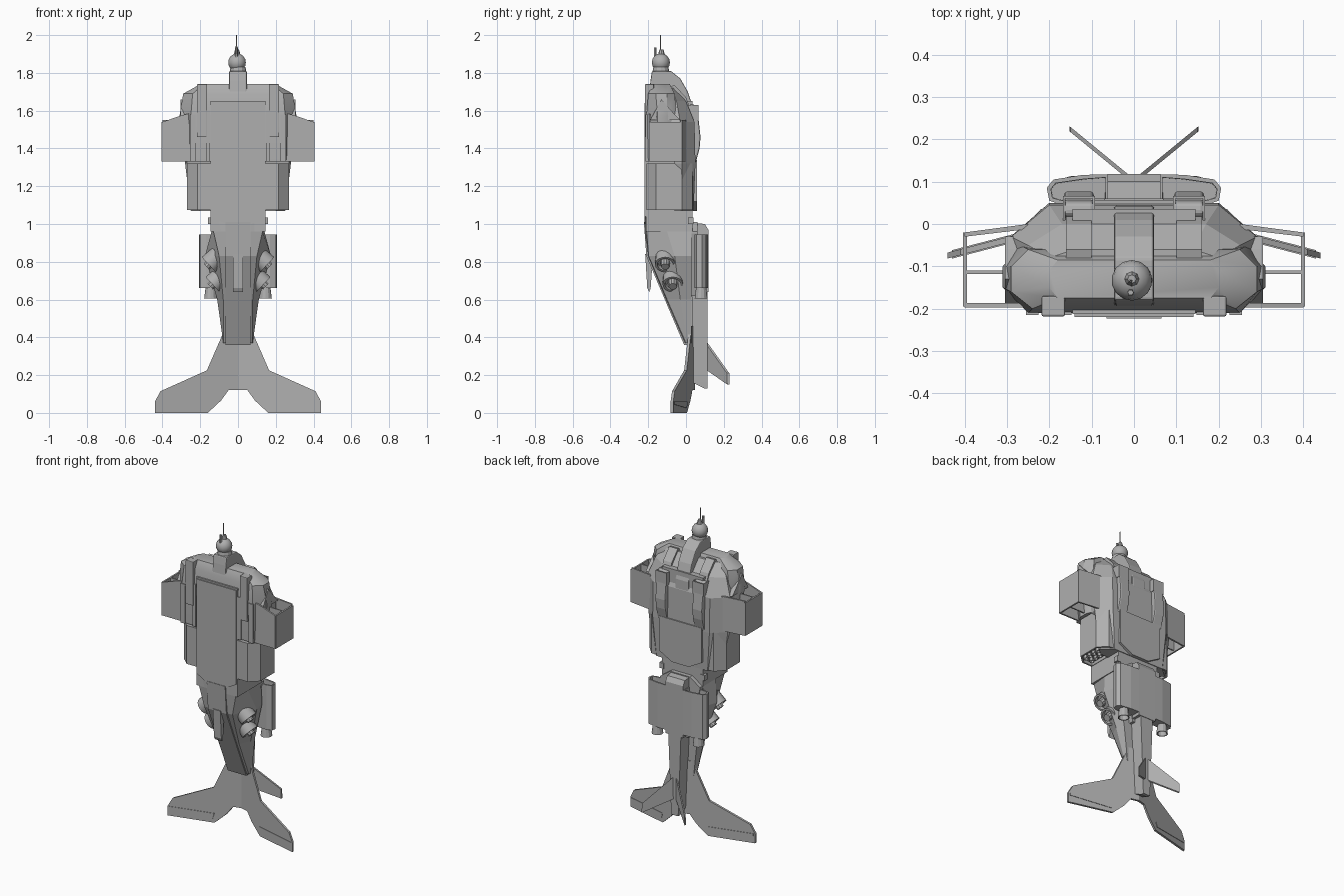
import bpy, bmesh, math
from mathutils import Vector, Matrix

cube = bpy.data.objects.get("Cube")
if cube:
    bpy.data.objects.remove(cube, do_unlink=True)

grey = bpy.data.materials.new("hull_grey")
grey.use_nodes = True
colour = (0.43, 0.43, 0.43, 1)
grey.diffuse_color = colour
grey.node_tree.nodes["Principled BSDF"].inputs["Base Color"].default_value = colour


def finish(name, bm, mirror=False, bevel=0, smooth=False):
    bmesh.ops.recalc_face_normals(bm, faces=bm.faces[:])
    mesh = bpy.data.meshes.new(name)
    bm.to_mesh(mesh)
    bm.free()
    mesh.materials.append(grey)
    ob = bpy.data.objects.new(name, mesh)
    bpy.context.collection.objects.link(ob)
    if bevel:
        mod = ob.modifiers.new("bevel", "BEVEL")
        mod.width = bevel
        mod.segments = 2
        mod.limit_method = "ANGLE"
    if mirror:
        ob.modifiers.new("mirror", "MIRROR").use_mirror_merge = False
    if smooth:
        bpy.ops.object.select_all(action="DESELECT")
        ob.select_set(True)
        bpy.context.view_layer.objects.active = ob
        bpy.ops.object.shade_smooth_by_angle(angle=math.radians(35))
    return ob


def skin(rings):
    bm = bmesh.new()
    loops = [[bm.verts.new(p) for p in ring] for ring in rings]
    n = len(loops[0])
    for a, b in zip(loops, loops[1:]):
        for i in range(n):
            j = (i + 1) % n
            bm.faces.new((a[i], a[j], b[j], b[i]))
    bm.faces.new(loops[0])
    bm.faces.new(loops[-1])
    bmesh.ops.recalc_face_normals(bm, faces=bm.faces[:])
    return bm


def hollow(bm, direction, rim, depth):
    # recess the end face that looks along the direction
    bm.faces.ensure_lookup_table()
    bm.normal_update()
    face = max(bm.faces, key=lambda f: f.normal.dot(Vector(direction)))
    bmesh.ops.inset_individual(bm, faces=[face], thickness=rim)
    bmesh.ops.inset_individual(bm, faces=[face], thickness=0.001, depth=-depth)


def prism(name, outline, axis, lo, hi, hole=None, **opts):
    place = {"X": lambda a, b, d: (d, a, b),
             "Y": lambda a, b, d: (a, d, b),
             "Z": lambda a, b, d: (a, b, d)}[axis]
    bm = skin([[place(a, b, d) for a, b in outline] for d in (lo, hi)])
    if hole:
        hollow(bm, *hole)
    return finish(name, bm, **opts)


def box(name, x, y, z, **opts):
    outline = [(x[0], y[0]), (x[1], y[0]), (x[1], y[1]), (x[0], y[1])]
    return prism(name, outline, "Z", z[0], z[1], **opts)


def full(half):
    return half + [(-x, y) for x, y in reversed(half)]


def loft(name, sections, **opts):
    return finish(name, skin([[(x, y, z) for x, y in full(half)]
                              for z, half in sections]), **opts)


def tube(name, start, end, r1, r2, sides=12, hole=None, **opts):
    start, end = Vector(start), Vector(end)
    axis = end - start
    turn = axis.to_track_quat("Z", "Y")
    rings = []
    for centre, r in ((start, r1), (end, r2)):
        angles = [math.tau * i / sides for i in range(sides)]
        rings.append([centre + turn @ Vector((r * math.cos(a), r * math.sin(a), 0))
                      for a in angles])
    bm = skin(rings)
    if hole:
        hollow(bm, axis.normalized(), *hole)
    return finish(name, bm, **opts)


def sheet(name, outline, y0, slope, thick):
    # flat blade leaning away from the centre line
    finish(name, skin([[(x, y0 + slope * x + d, z) for x, z in outline]
                       for d in (-thick / 2, thick / 2)]), mirror=True)


# Main hull: rounded shoulders in front, tapered deck behind
loft("shoulder_hull", [
    (1.33, [(.25, -.205), (.28, -.15), (.28, -.1), (.26, -.05)]),
    (1.57, [(.25, -.21), (.31, -.15), (.31, -.1), (.27, -.05)]),
    (1.69, [(.24, -.2), (.29, -.16), (.29, -.1), (.25, -.06)]),
    (1.74, [(.18, -.175), (.2, -.15), (.2, -.11), (.18, -.085)])], smooth=True)
loft("back_hull", [
    (1.07, [(.2, -.06), (.25, -.02), (.18, .04)]),
    (1.32, [(.27, -.06), (.28, -.02), (.2, .05)]),
    (1.54, [(.29, -.08), (.29, -.03), (.2, .045)]),
    (1.65, [(.25, -.1), (.25, -.05), (.17, .0)]),
    (1.72, [(.2, -.12), (.2, -.08), (.14, -.06)])])
box("core", (-.145, .145), (-.213, .035), (.96, 1.65))
prism("belly_plate", [(-.14, 1.64), (.14, 1.64), (.14, 1.04), (.07, 1.0),
                      (-.07, 1.0), (-.14, 1.04)], "Y", -.22, -.2)
prism("back_plate", [(-.15, 1.34), (.15, 1.34), (.15, 1.12), (.06, 1.07),
                     (-.06, 1.07), (-.15, 1.12)], "Y", .02, .057)

# Neck, sensor head and antennas
prism("spine_neck", [(-.18, 1.81), (-.08, 1.81), (-.03, 1.77), (.01, 1.7), (.042, 1.6),
                     (.047, 1.45), (-.1, 1.45), (-.2, 1.64), (-.188, 1.76)],
      "X", -.047, .047, bevel=.006)
ball = bmesh.new()
bmesh.ops.create_uvsphere(ball, u_segments=14, v_segments=8, radius=.048,
                          matrix=Matrix.Translation((-.005, -.133, 1.855)))
finish("sensor_head", ball, smooth=True)
tube("head_collar", (0, -.133, 1.80), (0, -.133, 1.83), .045, .04)
tube("antenna", (-.008, -.135, 1.88), (-.008, -.135, 2.0), .006, .002, 6)
tube("head_prong", (-.008, -.162, 1.85), (-.008, -.162, 1.935), .009, .007, 6)
tube("head_cap", (-.005, -.13, 1.89), (-.005, -.13, 1.925), .02, .01, 8)

# Back nacelles and shoulder strips
prism("back_nacelle", [(0, 1.6), (.025, 1.635), (.05, 1.63), (.066, 1.56), (.077, 1.46),
                       (.072, 1.4), (.05, 1.32), (.02, 1.32)],
      "X", .095, .165, mirror=True, bevel=.008)
box("nacelle_intake", (.092, .168), (0, .066), (1.55, 1.63),
    hole=((0, 0, 1), .008, .03), mirror=True)
prism("shoulder_strap", [(-.08, 1.73), (-.06, 1.735), (.0, 1.67), (.035, 1.58),
                         (-.02, 1.56)], "X", .1, .16, mirror=True)
box("front_strip", (.163, .218), (-.218, -.17), (1.46, 1.74), mirror=True, bevel=.004)
box("front_rail", (.148, .17), (-.215, -.18), (1.33, 1.6), mirror=True)
box("front_rib", (.225, .255), (-.215, -.18), (1.33, 1.58), mirror=True)

# Open side intakes built from thin walls
box("intake_outer_wall", (.394, .404), (-.195, -.02), (1.33, 1.54), mirror=True)
prism("intake_front_wall", [(.24, 1.33), (.4, 1.33), (.4, 1.54), (.3, 1.575), (.24, 1.59)],
      "Y", -.197, -.187, mirror=True)
prism("intake_back_wall", [(.25, -.012), (.4, -.03), (.4, -.02), (.25, 0)],
      "Z", 1.33, 1.55, mirror=True)
box("intake_divider", (.26, .4), (-.118, -.11), (1.34, 1.54), mirror=True)
prism("intake_lip", [(-.19, 1.55), (-.13, 1.66), (-.06, 1.58), (-.03, 1.55)],
      "X", .26, .305, mirror=True)

# Launcher pods with clustered tubes in the lower face
prism("launcher_pod", [(.14, -.21), (.215, -.21), (.27, -.16), (.27, -.02),
                       (.22, .035), (.14, .04)], "Z", 1.075, 1.32,
      hole=((0, 0, -1), .012, .02), mirror=True)
for row in range(5):
    for col in range(2):
        x, y = .18 + col * .044, -.165 + row * .036
        tube(f"launch_tube_{row}_{col}", (x, y, 1.11), (x, y, 1.077), .016, .016, 6,
             hole=(.003, .02), mirror=True)

# Tapered lower hull, keel and side thrusters
loft("lower_hull", [
    (1.07, [(.07, -.215), (.14, -.21), (.14, -.1), (.14, .03)]),
    (.96, [(.07, -.215), (.13, -.208), (.14, -.1), (.14, .03)]),
    (.83, [(.07, -.2), (.1, -.198), (.175, -.06), (.15, .03)]),
    (.6, [(.068, -.105), (.078, -.1), (.11, -.03), (.1, .03)]),
    (.37, [(.068, -.005), (.076, 0), (.078, .01), (.075, .03)])])
prism("keel_plate", [(-.223, 1.01), (-.21, .83), (-.01, .36), (.01, .36),
                     (-.18, .83), (-.2, 1.01)], "X", -.065, .065)
prism("keel_fin", [(-.19, .84), (-.216, .84), (-.205, .66), (-.195, .64),
                   (-.187, .66), (-.18, .76)], "X", -.026, .026)
for label, y, z, x in (("upper", -.11, .785, .155), ("lower", -.07, .68, .135)):
    tube(label + "_thruster", (x - .08, y, z + .075), (x, y, z), .05, .054, 16,
         hole=(.012, .025), mirror=True, smooth=True)
    tube(label + "_thruster_core", (x - .05, y, z + .046), (x + .012, y, z - .011),
         .03, .022, 10, mirror=True)
box("hull_lug", (.13, .16), (.01, .04), (1.0, 1.035), mirror=True)

# Rear engine block with intakes, nozzles and tail boom
prism("engine_pod", [(.06, .05), (.17, .045), (.2, .055), (.206, .085), (.19, .105),
                     (.12, .116), (.06, .117)], "Z", .66, .945,
      hole=((0, 0, 1), .01, .06), mirror=True)
prism("engine_spine", [(-.07, 1.01), (.07, 1.01), (.14, .96), (.14, .95), (.06, .62),
                       (-.06, .62), (-.14, .95), (-.14, .96)], "Y", .03, .06)
prism("engine_fairing", [(.03, .98), (.05, 1.005), (.1, 1.0), (.118, .97),
                         (.118, .64), (.03, .64)], "X", -.062, .062)
tube("engine_nozzle", (.145, .08, .67), (.145, .08, .605), .026, .034, 12,
     hole=(.006, .03), mirror=True)
loft("tail_boom", [
    (.13, [(.024, .095), (.024, .114)]),
    (.16, [(.026, .035), (.026, .114)]),
    (.66, [(.045, .03), (.045, .115)])])

# Tail planes
sheet("tail_plane", [(0, .46), (.065, .46), (.08, .42), (.165, .225), (.41, .115),
                     (.44, .06), (.44, 0), (.16, 0), (.09, .065), (.05, .12), (0, .12)],
      .04, -.26, .014)
sheet("tail_flap", [(.16, .06), (.43, .06), (.43, .045), (.17, .025)], .04, -.26, .02)
sheet("rear_fin", [(0, .38), (.02, .36), (.15, .21), (.152, .15), (.02, .225), (0, .24)],
      .1, .82, .012)
